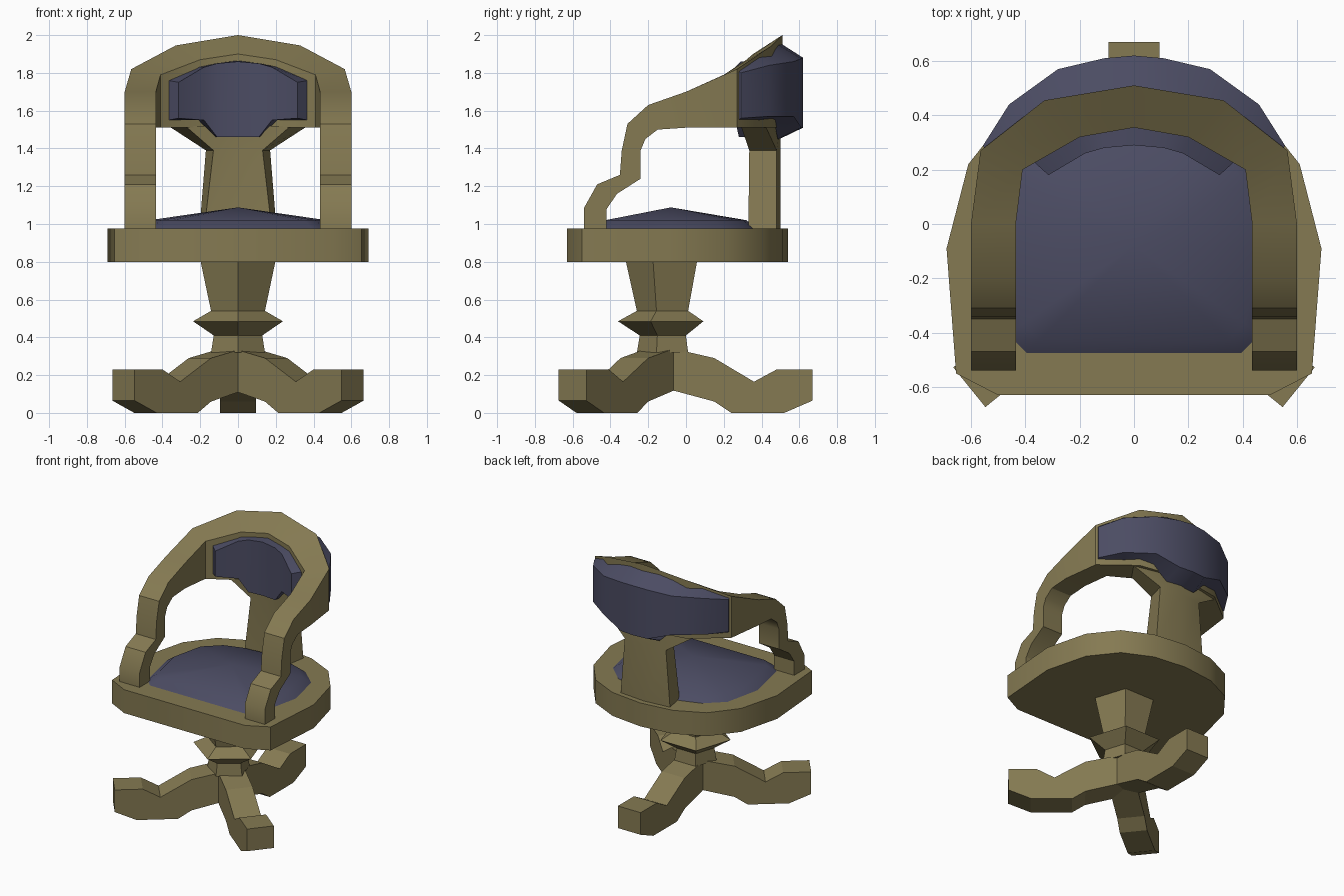
import bpy, bmesh, math
from mathutils import Vector, Matrix

cube = bpy.data.objects.get("Cube")
if cube:
    bpy.data.objects.remove(cube)


def material(name, color):
    mat = bpy.data.materials.new(name)
    mat.use_nodes = True
    mat.diffuse_color = (*color, 1)
    bsdf = mat.node_tree.nodes["Principled BSDF"]
    bsdf.inputs["Base Color"].default_value = (*color, 1)
    bsdf.inputs["Roughness"].default_value = 0.8
    return mat


wood = material("olive wood", (0.235, 0.195, 0.085))
fabric = material("slate blue fabric", (0.071, 0.072, 0.125))


def loft(name, rings, mat, smooth_angle=30, matrix=None):
    """Skin matching closed rings and cap both ends."""
    bm = bmesh.new()
    loops = [[bm.verts.new(p) for p in ring] for ring in rings]
    count = len(loops[0])
    for a, b in zip(loops, loops[1:]):
        for i in range(count):
            j = (i + 1) % count
            bm.faces.new((a[i], a[j], b[j], b[i]))
    bm.faces.new(loops[0])
    bm.faces.new(loops[-1])
    bmesh.ops.remove_doubles(bm, verts=bm.verts, dist=0.0005)
    bmesh.ops.recalc_face_normals(bm, faces=bm.faces)
    if matrix:
        bm.transform(matrix)
    mesh = bpy.data.meshes.new(name)
    bm.to_mesh(mesh)
    bm.free()
    mesh.materials.append(mat)
    obj = bpy.data.objects.new(name, mesh)
    bpy.context.collection.objects.link(obj)
    bpy.ops.object.select_all(action="DESELECT")
    obj.select_set(True)
    bpy.context.view_layer.objects.active = obj
    bpy.ops.object.shade_smooth_by_angle(angle=math.radians(smooth_angle))
    return obj


def flip(points):
    return [(-p[0], *p[1:]) for p in points]


def outline(half):
    """Complete a half outline that starts and ends near x = 0."""
    return half + [q for q in flip(half)[::-1] if q[0] != 0]


def bridge(sections):
    """Continue sections that end at the centre onto the other side."""
    return sections + [flip(s) for s in sections[-2::-1]]


# Three feet radiating from the column
axis = Vector((0, -0.11, 0))
foot_profile = [(0, 0.35), (0.26, 0.29), (0.47, 0.165), (0.59, 0.23), (0.78, 0.23),
                (0.78, 0.065), (0.63, 0), (0.35, 0), (0.26, 0.06), (0, 0.13)]
for name, angle in (("back_foot", 90), ("left_foot", -39), ("right_foot", 219)):
    rings = [[(r, side, z) for r, z in foot_profile] for side in (-0.094, 0.094)]
    loft(name, rings, wood, 15,
         Matrix.Translation(axis) @ Matrix.Rotation(math.radians(angle), 4, "Z"))

# Five-sided turned column
column_profile = [(0.15, 0.32), (0.135, 0.41), (0.25, 0.485), (0.15, 0.54), (0.21, 0.81)]
corners = [math.radians(72 * i - 90) for i in range(5)]
loft("column", [[(r * math.cos(a), r * math.sin(a), z) for a in corners]
                for r, z in column_profile], wood, 30, Matrix.Translation(axis))

# Seat slab
seat_half = [(0.5, -0.63), (0.655, -0.55), (0.69, -0.09), (0.61, 0.22),
             (0.46, 0.41), (0.25, 0.51), (0, 0.54)]
seat = outline(seat_half)
loft("seat", [[(x, y, z) for x, y in seat] for z in (0.8, 0.975)], wood)

# Domed seat cushion
cushion_half = [(0.4, -0.48), (0.47, -0.41), (0.54, -0.08), (0.48, 0.19),
                (0.35, 0.31), (0.2, 0.36), (0, 0.38)]
cushion = outline(cushion_half)
loft("seat_cushion", [[(x * s, (y + 0.08) * s - 0.08, z) for x, y in cushion]
                      for s, z in ((1, 0.97), (0.87, 1.02), (0, 1.088))], fabric, 40)

# Arms and back hoop as one swept rail
arm_path = [(-0.54, 0.97, -0.42, 0.97), (-0.54, 1.085, -0.42, 1.08),
            (-0.47, 1.21, -0.365, 1.16), (-0.35, 1.26, -0.24, 1.24),
            (-0.34, 1.39, -0.24, 1.39), (-0.31, 1.53, -0.215, 1.45),
            (-0.2, 1.63, -0.15, 1.5), (0, 1.7, 0, 1.51)]
rail = [[(0.435, yo, zo), (0.6, yo, zo), (0.6, yi, zi), (0.435, yi, zi)]
        for yo, zo, yi, zi in arm_path]


def section(inner, outer, heights):
    """Upright four-cornered section between two plan points."""
    plan = (inner, outer, outer, inner)
    return [(x, y, z) for (x, y), z in zip(plan, heights)]


rail += [section((0.41, 0.2), (0.565, 0.27), (1.79, 1.82, 1.51, 1.51)),
         section((0.2, 0.32), (0.33, 0.455), (1.87, 1.945, 1.51, 1.51)),
         section((0, 0.355), (0, 0.51), (1.9, 2, 1.51, 1.51))]
loft("arm_and_back_rail", bridge(rail), wood)

# Padding on the outside of the hoop
back_pad = [section((0.55, 0.275), (0.555, 0.29), (1.81, 1.8, 1.56, 1.55)),
            section((0.41, 0.385), (0.46, 0.44), (1.885, 1.84, 1.57, 1.55)),
            section((0.22, 0.465), (0.28, 0.57), (1.93, 1.86, 1.57, 1.55)),
            section((0.12, 0.485), (0.11, 0.61), (1.95, 1.875, 1.51, 1.45)),
            section((0, 0.495), (0, 0.62), (1.96, 1.88, 1.51, 1.45))]
loft("outer_back_pad", bridge(back_pad), fabric, 40)

# Padding on the inside of the hoop
front_pad = [section((0.37, 0.23), (0.315, 0.18), (1.76, 1.75, 1.56, 1.55)),
             section((0.21, 0.325), (0.18, 0.26), (1.83, 1.83, 1.55, 1.55)),
             section((0.12, 0.35), (0.11, 0.28), (1.85, 1.85, 1.46, 1.46)),
             section((0, 0.365), (0, 0.29), (1.865, 1.86, 1.46, 1.46))]
loft("inner_back_pad", bridge(front_pad), fabric, 40)

# Back splat flaring into the hoop
splat = []
for z, xf, yf, xb, yb in ((0.96, 0.18, 0.33, 0.205, 0.48), (1.39, 0.13, 0.335, 0.17, 0.48),
                          (1.52, 0.28, 0.29, 0.37, 0.42)):
    half = [(0, 0.345, z), (xf, yf, z), (xb, yb, z), (0, 0.5, z)]
    splat.append(half + flip(half[2:0:-1]))
loft("back_splat", splat, wood)
